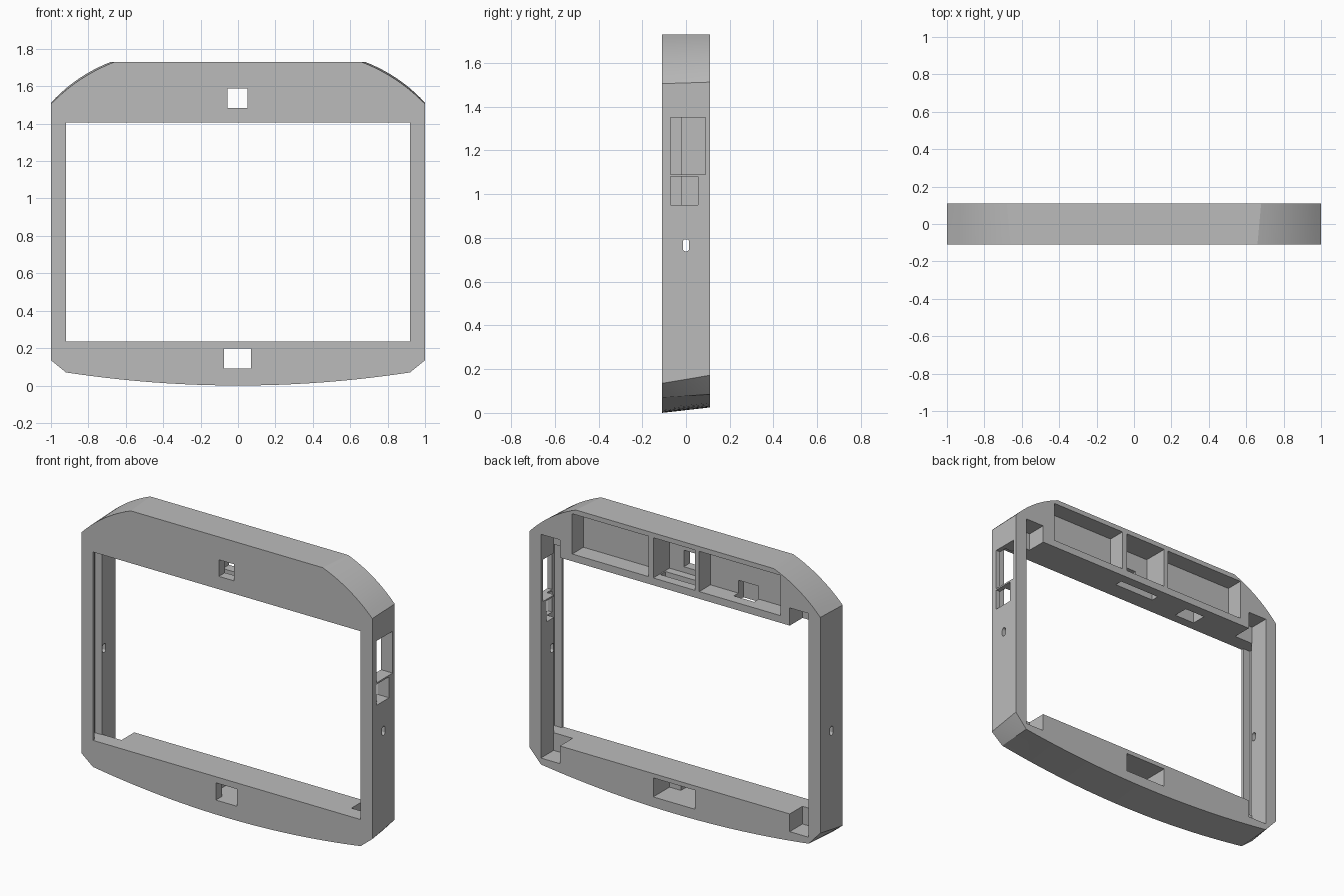
import bpy
import bmesh
import math

if "Cube" in bpy.data.objects:
    bpy.data.objects.remove(bpy.data.objects["Cube"], do_unlink=True)

FRONT, BACK = -0.11, 0.11

grey = bpy.data.materials.new("plain grey")
grey.use_nodes = True
grey.diffuse_color = (0.5, 0.5, 0.5, 1)
grey.node_tree.nodes["Principled BSDF"].inputs["Base Color"].default_value = grey.diffuse_color


def outline(shoulder_z, top_x, chamfer_z, corner_z, belly_z):
    """Closed outline: sagging bottom edge, chamfers, straight sides, arched shoulders."""
    steps = 24
    bottom = []
    for i in range(steps + 1):
        t = 2 * i / steps - 1
        bottom.append((0.92 * t, belly_z + (corner_z - belly_z) * t * t))
    shoulder = []
    for i in range(11):
        t = i / 10
        bulge = 0.09 * t * (1 - t)
        shoulder.append((1 + (top_x - 1) * t + bulge * 0.55,
                         shoulder_z + (1.73 - shoulder_z) * t + bulge * 0.83))
    shoulder = [(min(x, 1), z) for x, z in shoulder]
    mirrored = [(-x, z) for x, z in reversed(shoulder)]
    return bottom + [(1, chamfer_z)] + shoulder + mirrored + [(-1, chamfer_z)]


def make_object(name, bm):
    bmesh.ops.recalc_face_normals(bm, faces=bm.faces)
    mesh = bpy.data.meshes.new(name)
    bm.to_mesh(mesh)
    bm.free()
    mesh.materials.append(grey)
    obj = bpy.data.objects.new(name, mesh)
    bpy.context.collection.objects.link(obj)
    return obj


# Solid body lofted between the front and back outlines
bm = bmesh.new()
loops = []
for y, pts in ((FRONT, outline(1.505, 0.66, 0.135, 0.07, 0.0)),
               (BACK, outline(1.512, 0.68, 0.172, 0.085, 0.025))):
    loops.append([bm.verts.new((x, y, z)) for x, z in pts])
count = len(loops[0])
sides = []
for i in range(count):
    j = (i + 1) % count
    sides.append(bm.faces.new((loops[0][i], loops[0][j], loops[1][j], loops[1][i])))
bm.faces.new(loops[0])
bm.faces.new(loops[1])
bmesh.ops.triangulate(bm, faces=sides)
frame = make_object("screen_frame", bm)

cutters = []


def add_cutter(bm):
    obj = make_object("cutter", bm)
    obj.hide_render = True
    cutters.append(obj)
    mod = frame.modifiers.new("cut", "BOOLEAN")
    mod.operation = "DIFFERENCE"
    mod.solver = "EXACT"
    mod.object = obj


def cut_box(x0, x1, y0, y1, z0, z1):
    bm = bmesh.new()
    bmesh.ops.create_cube(bm, size=1)
    for v in bm.verts:
        v.co = ((x0 + x1) / 2 + v.co.x * (x1 - x0),
                (y0 + y1) / 2 + v.co.y * (y1 - y0),
                (z0 + z1) / 2 + v.co.z * (z1 - z0))
    add_cutter(bm)


def cut_round(x, z, radius, segments=24):
    bm = bmesh.new()
    bmesh.ops.create_cone(bm, cap_ends=True, segments=segments,
                          radius1=radius, radius2=radius, depth=0.2)
    for v in bm.verts:
        v.co = (x + v.co.x, -0.08 + v.co.z, z + v.co.y)
    add_cutter(bm)


def cut_slot(side):
    """Small upright slot with rounded ends through a side wall."""
    bm = bmesh.new()
    ring = []
    for i in range(16):
        a = 2 * math.pi * (i + 0.5) / 16
        z = 0.766 + math.copysign(0.013, math.sin(a)) + 0.015 * math.sin(a)
        ring.append(bm.verts.new((side * 0.88, 0.015 * math.cos(a), z)))
    face = bm.faces.new(ring)
    out = bmesh.ops.extrude_face_region(bm, geom=[face])
    for v in out["geom"]:
        if isinstance(v, bmesh.types.BMVert):
            v.co.x = side * 1.05
    add_cutter(bm)


# Screen opening
cut_box(-0.92, 0.92, -0.2, 0.2, 0.235, 1.405)

# Side grooves, corner pockets, screw holes and side slots
for s in (-1, 1):
    xa, xb = sorted((s * 0.88, s * 0.97))
    cut_box(xa, xb, -0.095, -0.02, 0.235, 1.405)
    xa, xb = sorted((s * 0.79, s * 0.92))
    cut_box(xa, xb, -0.015, 0.2, 0.125, 0.3)
    cut_box(xa, xb, -0.015, 0.2, 1.35, 1.515)
    for z in (0.185, 1.46):
        cut_round(s * 0.875, z, 0.02)
    cut_slot(s)

# Port openings in the left wall
cut_box(0.88, 1.05, -0.07, 0.09, 1.09, 1.35)
cut_box(0.88, 1.05, -0.07, 0.055, 0.95, 1.08)

# Rear compartments of the top beam
cut_box(0.18, 0.705, 0.0, 0.2, 1.45, 1.7)
cut_box(-0.14, 0.148, -0.05, 0.2, 1.45, 1.7)
cut_box(-0.725, -0.168, 0.0, 0.2, 1.45, 1.7)

# Front apertures of the top beam
for x in (-0.57, -0.325, 0.265):
    cut_round(x, 1.565, 0.09, 48)
cut_box(-0.055, 0.05, -0.2, 0.0, 1.485, 1.588)
cut_round(0.08, 1.642, 0.012)

# Cable passages in the underside of the top beam
cut_box(-0.14, 0.14, 0.0, 0.05, 1.38, 1.5)
cut_box(-0.5, -0.36, -0.05, 0.045, 1.38, 1.53)

# Connector opening in the bottom beam
cut_box(-0.14, 0.148, -0.05, 0.2, 0.09, 0.208)
cut_box(-0.075, 0.07, -0.2, 0.0, 0.09, 0.197)
for x in (-0.112, 0.11):
    cut_round(x, 0.155, 0.021)

# Bake the cuts and remove the cutters
depsgraph = bpy.context.evaluated_depsgraph_get()
baked = bpy.data.meshes.new_from_object(frame.evaluated_get(depsgraph))
frame.modifiers.clear()
frame.data = baked
baked.materials.clear()
baked.materials.append(grey)
for poly in baked.polygons:
    poly.material_index = 0
for obj in cutters:
    bpy.data.objects.remove(obj, do_unlink=True)

bpy.ops.object.select_all(action="DESELECT")
frame.select_set(True)
bpy.context.view_layer.objects.active = frame
bpy.ops.object.shade_smooth_by_angle(angle=math.radians(20))
